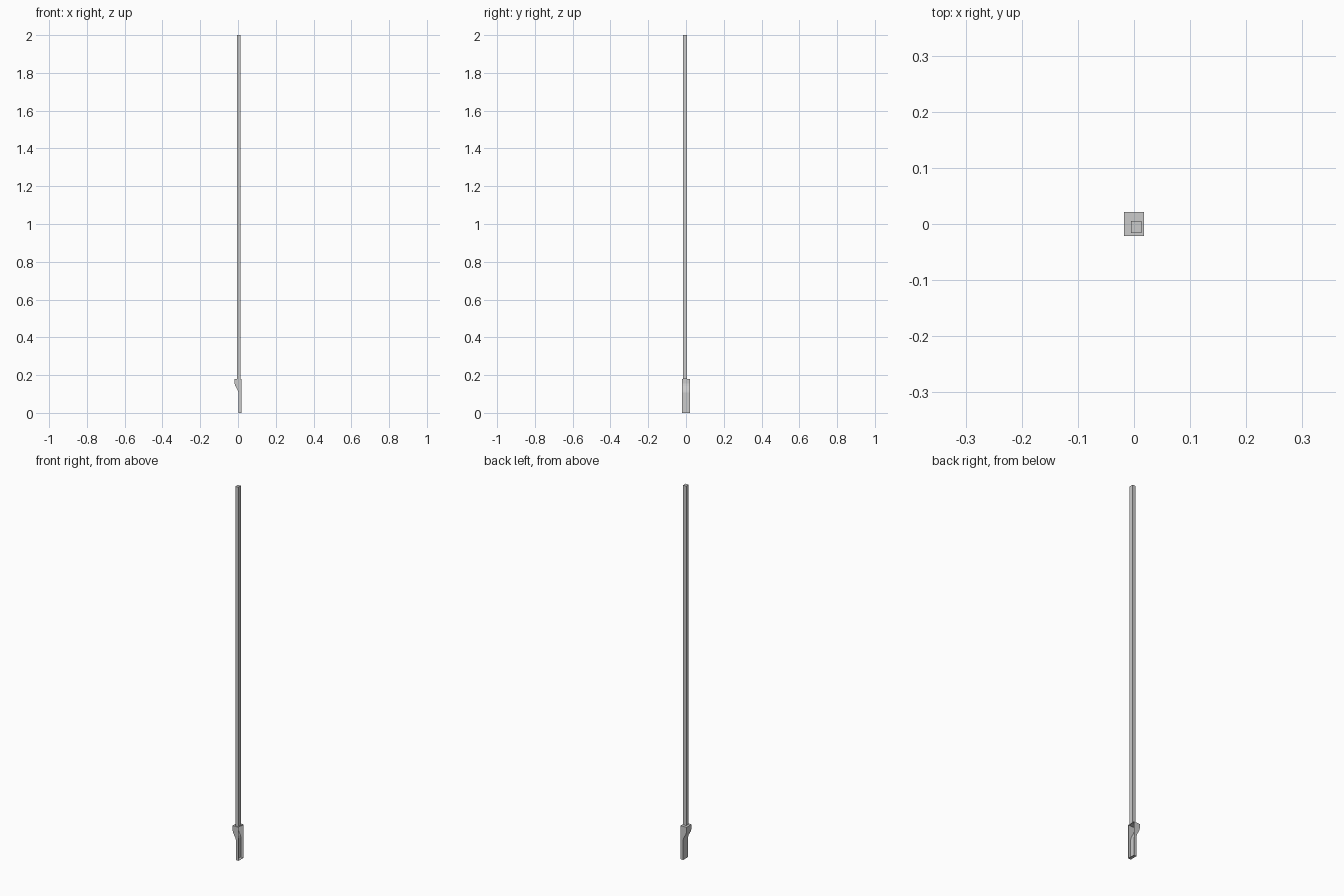
import bpy, bmesh

if "Cube" in bpy.data.objects:
    bpy.data.objects.remove(bpy.data.objects["Cube"])


def add_object(name, bm):
    bmesh.ops.recalc_face_normals(bm, faces=bm.faces)
    mesh = bpy.data.meshes.new(name)
    bm.to_mesh(mesh)
    bm.free()
    obj = bpy.data.objects.new(name, mesh)
    bpy.context.collection.objects.link(obj)
    return obj


# Long rectangular rod standing on the capped bracket
bm = bmesh.new()
bmesh.ops.create_cube(bm, size=1)
lo, hi = (-0.005, -0.016, 0.179), (0.013, 0.005, 2.0)
for v in bm.verts:
    v.co = [a + (c + 0.5) * (b - a) for a, b, c in zip(lo, hi, v.co)]
add_object("rod", bm)

# Bent bracket: side profile (x, z) extruded across y, open on the +x side
W, H = 0.0175, 0.021
profile = [(W, 0), (0.002, 0), (0.002, 0.107), (-0.001, 0.119),
           (-0.0145, 0.143), (-W, 0.155), (-W, 0.18), (W, 0.18)]
bm = bmesh.new()
side = bm.faces.new([bm.verts.new((x, -H, z)) for x, z in profile])
extruded = bmesh.ops.extrude_face_region(bm, geom=[side], use_keep_orig=True)
moved = [g for g in extruded["geom"] if isinstance(g, bmesh.types.BMVert)]
bmesh.ops.translate(bm, vec=(0, 2 * H, 0), verts=moved)
bmesh.ops.recalc_face_normals(bm, faces=bm.faces)
open_face = [f for f in bm.faces if all(v.co.x > W - 1e-5 for v in f.verts)]
bmesh.ops.delete(bm, geom=open_face, context='FACES')
bracket = add_object("bracket", bm)

# Thin sheet thickness, kept inside the outline
sheet = bracket.modifiers.new("sheet_thickness", 'SOLIDIFY')
sheet.thickness = 0.002
sheet.offset = -1
